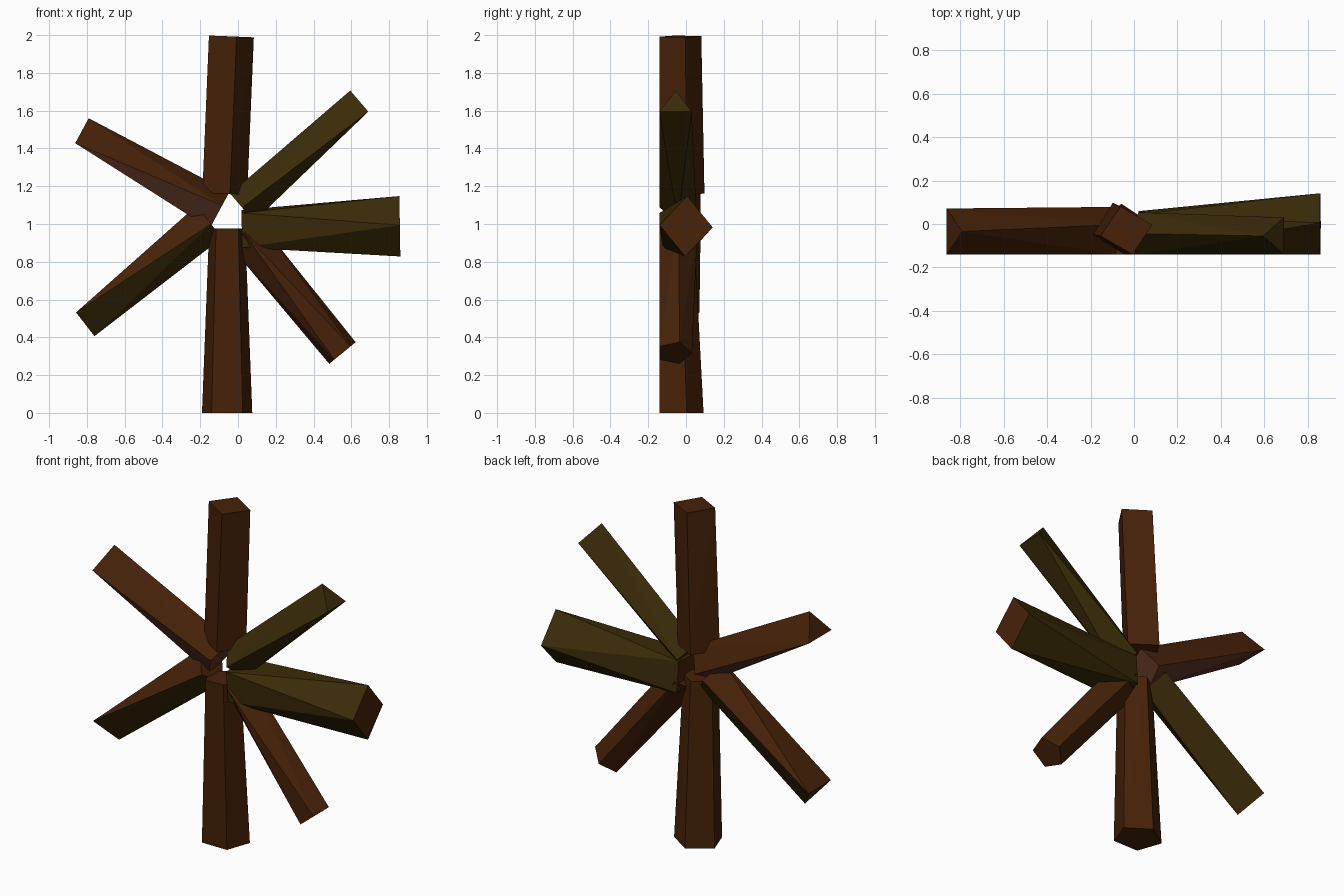
import bpy, bmesh, math
from mathutils import Vector

if "Cube" in bpy.data.objects:
    bpy.data.objects.remove(bpy.data.objects["Cube"])

FRONT = -0.14  # every beam touches this plane with its front corner


def material(name, rgb):
    m = bpy.data.materials.new(name)
    m.diffuse_color = (*rgb, 1)
    m.use_nodes = True
    m.node_tree.nodes["Principled BSDF"].inputs["Base Color"].default_value = m.diffuse_color
    return m


BROWN, OLIVE, RED = 0, 1, 2
MATS = [material("brown_wood", (0.062, 0.0155, 0.0025)),
        material("olive_wood", (0.043, 0.0235, 0.0025)),
        material("reddish_wood", (0.098, 0.031, 0.017))]


def ring(bm, perp, x, z, sides, radius, roll, depth=1.0):
    """Polygon across the beam axis, pushed back until it touches the front plane."""
    angles = [math.radians(roll + 360 * i / sides) for i in range(sides)]
    low = min(math.sin(a) for a in angles)
    for a in angles:
        c = radius * math.cos(a)
        y = FRONT + radius * depth * (math.sin(a) - low)
        bm.verts.new((x + perp.x * c, y, z + perp.y * c))


def beam(name, inner, outer, main=BROWN, under=None, inner_col=None, outer_col=None):
    """inner / outer = (x, z, sides, radius, roll[, depth]); skin is their hull.
    Sides facing along +perp take the 'under' colour, the rest 'main'."""
    axis = (Vector(outer[:2]) - Vector(inner[:2])).normalized()
    perp = Vector((-axis.y, axis.x))
    bm = bmesh.new()
    ring(bm, perp, *inner)
    ring(bm, perp, *outer)
    bmesh.ops.convex_hull(bm, input=bm.verts[:])
    bmesh.ops.recalc_face_normals(bm, faces=bm.faces[:])
    bm.normal_update()
    for f in bm.faces:
        n = Vector((f.normal.x, f.normal.z))
        along, side = n.dot(axis), n.dot(perp)
        col = main
        if along > 0.9:
            col = main if outer_col is None else outer_col
        elif along < -0.9:
            col = main if inner_col is None else inner_col
        elif under is not None and side > 0.05:
            col = under
        f.material_index = col
    bmesh.ops.dissolve_limit(bm, angle_limit=math.radians(0.5), verts=bm.verts[:],
                             edges=bm.edges[:], delimit={'MATERIAL'})
    me = bpy.data.meshes.new(name)
    bm.to_mesh(me)
    bm.free()
    for m in MATS:
        me.materials.append(m)
    bpy.context.collection.objects.link(bpy.data.objects.new(name, me))


# square beams
beam("top_beam", (-0.07, 1.16, 4, 0.122, -103), (-0.035, 1.993, 4, 0.122, -103, 0.93))
beam("right_beam", (0.02, 0.975, 4, 0.13, -50), (0.857, 0.988, 4, 0.16, -88, 0.88),
     OLIVE, None, BROWN, BROWN)

# beams running from a square root to a triangular tip
beam("upper_right_beam", (0.022, 1.087, 4, 0.097, -90), (0.658, 1.632, 3, 0.098, 0),
     OLIVE)
beam("upper_left_beam", (-0.098, 1.072, 4, 0.113, -105), (-0.838, 1.472, 3, 0.10, 60, 1.22),
     BROWN, RED, RED, BROWN)
beam("lower_left_beam", (-0.152, 1.012, 4, 0.11, -82), (-0.825, 0.49, 3, 0.106, 0, 1.15),
     BROWN, OLIVE, BROWN, OLIVE)

# beams with pentagonal tips
beam("bottom_beam", (-0.0575, 0.975, 5, 0.10, -54), (-0.0575, 0.0, 5, 0.14, -54, 0.92))
beam("lower_right_beam", (0.032, 0.952, 4, 0.10, -90), (0.553, 0.317, 5, 0.095, -54))
